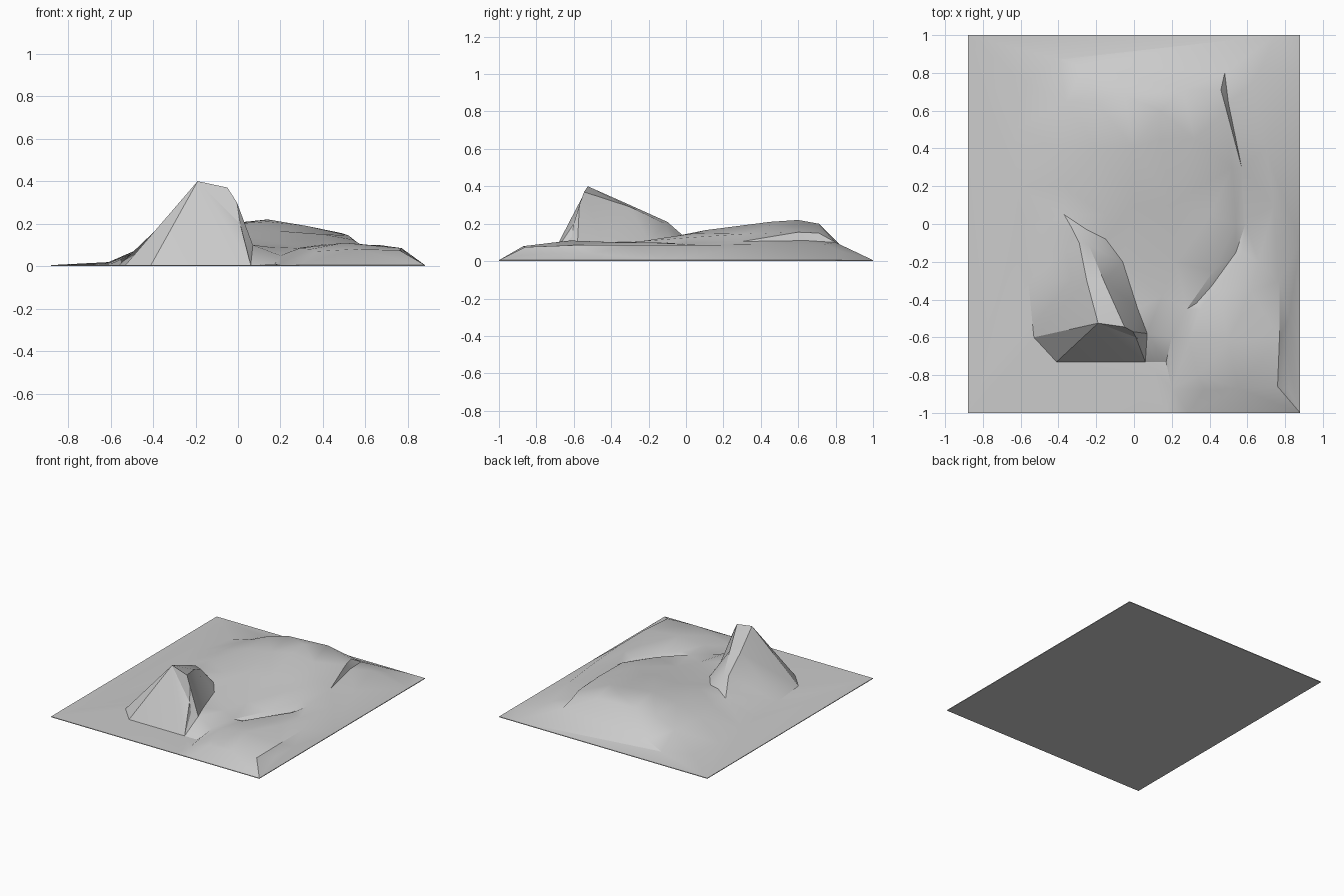
import bpy, bmesh, math
from mathutils import Vector
from mathutils.geometry import delaunay_2d_cdt

if "Cube" in bpy.data.objects:
    bpy.data.objects.remove(bpy.data.objects["Cube"])

FLAT = 0.005
# Break lines of the land: each is a path of (x, y, height)
rim = [(-.88, -1, FLAT), (.17, -1, FLAT), (.29, -1, FLAT), (.88, -1, FLAT),
       (.88, -.1, FLAT), (.88, .8, FLAT), (.88, 1, FLAT), (.75, 1, FLAT), (-.88, 1, FLAT), (-.88, -1, FLAT)]

# Leaning rock: crest, feet and the two ridges running back
rock = [
    [(-.19, -.525, .4), (-.05, -.545, .37), (-.005, -.57, .3), (.01, -.6, .2), (.03, -.61, .13), (.07, -.58, .1)],
    [(-.19, -.525, .4), (-.25, -.3, .3), (-.29, -.1, .21), (-.33, -.02, .14), (-.37, .05, .115)],
    [(-.05, -.545, .37), (-.16, -.3, .29), (-.24, -.11, .2), (-.33, -.02, .14)],
    [(.07, -.58, .1), (.02, -.45, .1), (-.06, -.2, .105), (-.15, -.08, .11), (-.25, -.03, .125)],
    [(-.60, -.0, .01), (-.56, -.3, FLAT), (-.53, -.6, FLAT), (-.41, -.73, FLAT), (.06, -.73, FLAT), (.17, -.73, FLAT)],
]

# Plateau: brow, cliff foot, dome contours and soft western skirt
plateau = [
    [(.46, .71, .15), (.49, .6, .155), (.52, .3, .145), (.54, 0, .125), (.42, -.25, .105), (.28, -.45, .085)],
    [(.48, .8, .1), (.50, .64, .11), (.57, .3, .105), (.59, 0, .095), (.54, -.15, .085), (.41, -.33, .08), (.33, -.42, .075)],
    [(-.15, .05, .13), (0, .1, .15), (.2, .1, .165), (.4, .05, .15)],
    [(-.2, .4, .17), (0, .4, .2), (.14, .45, .21), (.32, .45, .19)],
    [(-.2, .65, .17), (-.05, .68, .2), (.14, .6, .22), (.26, .71, .2)],
    [(-.38, .2, .11), (-.4, .4, .11), (-.36, .65, .1), (-.26, .84, .07)],
    [(-.62, .2, .01), (-.63, .5, .01), (-.58, .75, .01), (-.4, .87, .03)],
]

# Eastern shelf, front mound and gully
east = [
    [(.68, .84, .05), (.62, .74, .09), (.7, .4, .09), (.74, .1, .085), (.77, -.3, .085), (.77, -.6, .085), (.76, -.86, .075)],
    [(.82, -.5, .04), (.81, -.7, .04), (.82, -.88, .03)],
    [(.37, -.88, .07), (.34, -.8, .08), (.29, -.63, .085), (.35, -.45, .09), (.44, -.34, .1), (.57, -.15, .1), (.66, -.2, .1)],
    [(.55, -.87, .08), (.5, -.62, .11), (.62, -.36, .1)],
    [(.2, -.87, .01), (.2, -.6, .05), (.15, -.38, .09), (.22, -.2, .105)],
]


def terrain(name, lines):
    """Triangulate the break lines into one closed slab."""
    pts, index, edges = [], {}, []
    for line in lines:
        ids = [index.setdefault(p, len(index)) for p in line]
        edges += list(zip(ids, ids[1:]))
    pts = list(index)
    co, _, tris, origin, _, _ = delaunay_2d_cdt(
        [Vector(p[:2]) for p in pts], edges, [], 0, 1e-5)
    bm = bmesh.new()
    for c, o in zip(co, origin):
        near = pts[o[0]] if o else min(pts, key=lambda p: (Vector(p[:2]) - c).length)
        bm.verts.new((c.x, c.y, near[2]))
    bm.verts.ensure_lookup_table()
    for t in tris:
        bm.faces.new([bm.verts[i] for i in t])
    # skirt and flat underside
    border = [e for e in bm.edges if e.is_boundary]
    ext = bmesh.ops.extrude_edge_only(bm, edges=border)["geom"]
    for v in ext:
        if isinstance(v, bmesh.types.BMVert):
            v.co.z = 0
    bmesh.ops.contextual_create(bm, geom=[e for e in bm.edges if e.is_boundary])
    bmesh.ops.recalc_face_normals(bm, faces=bm.faces)
    me = bpy.data.meshes.new(name)
    bm.to_mesh(me)
    bm.free()
    ob = bpy.data.objects.new(name, me)
    bpy.context.collection.objects.link(ob)
    bpy.context.view_layer.objects.active = ob
    ob.select_set(True)
    bpy.ops.object.shade_smooth_by_angle(angle=math.radians(28))
    return ob


terrain("rocky_terrain", [rim] + rock + plateau + east)
